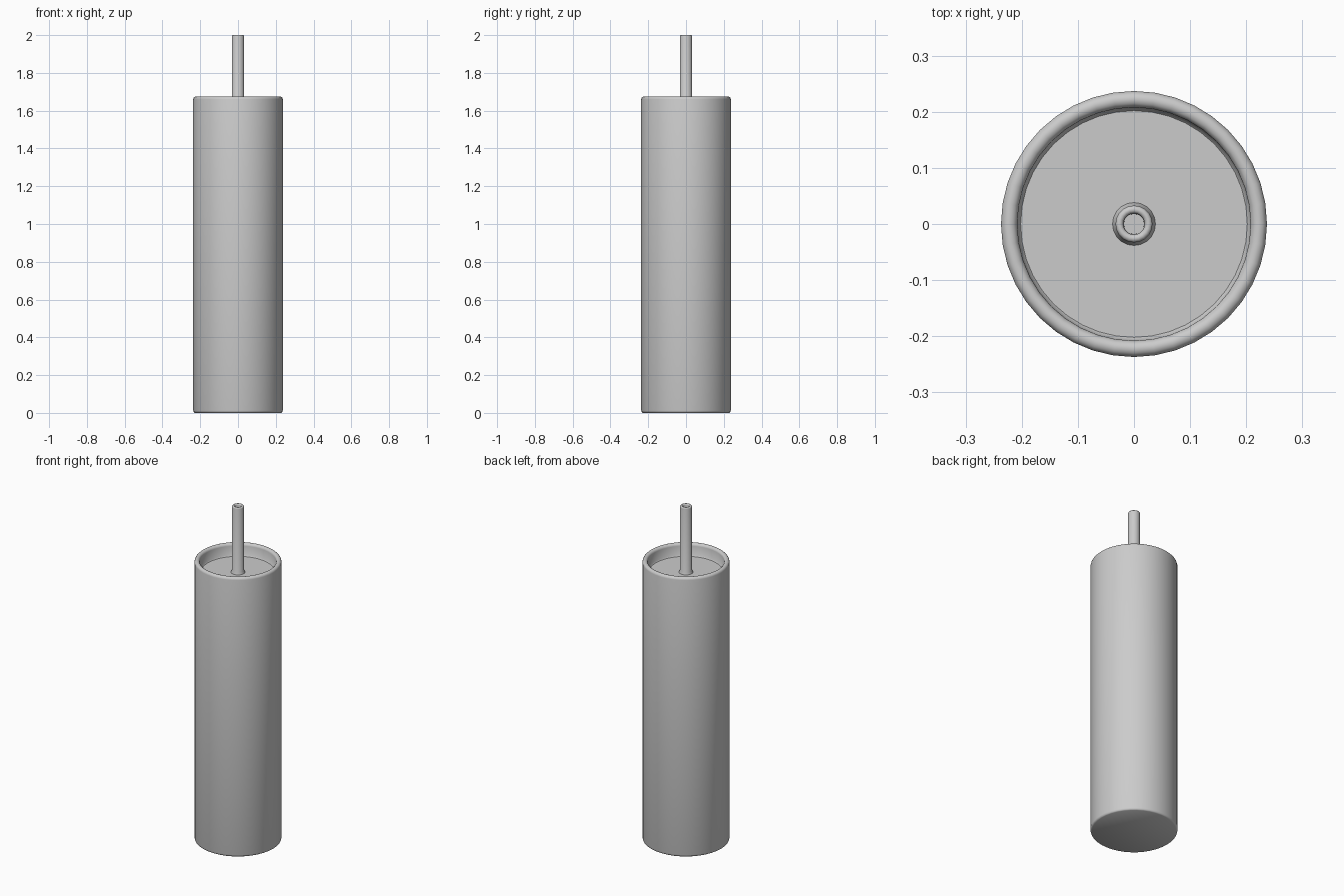
import bpy
import math

cube = bpy.data.objects.get("Cube")
if cube:
    bpy.data.objects.remove(cube)

grey = bpy.data.materials.new("light grey")
grey.use_nodes = True
colour = (0.6, 0.6, 0.6, 1)
grey.diffuse_color = colour
grey.node_tree.nodes["Principled BSDF"].inputs["Base Color"].default_value = colour


def rounded_lip(outer, inner, top, steps=6):
    """Half-round lip from the outer wall over to the inner wall."""
    mid, r = (outer + inner) / 2, (outer - inner) / 2
    return [(mid + r * math.cos(math.pi * i / steps),
             top - r + r * math.sin(math.pi * i / steps)) for i in range(steps + 1)]


def lathe(name, profile, sides):
    """Spin a (radius, height) profile around z, closing both ends with caps."""
    verts = [(r * math.cos(math.tau * s / sides), r * math.sin(math.tau * s / sides), z)
             for r, z in profile for s in range(sides)]
    faces = []
    for k in range(len(profile) - 1):
        a, b = k * sides, (k + 1) * sides
        for s in range(sides):
            t = (s + 1) % sides
            faces.append((a + s, a + t, b + t, b + s))
    faces.append(tuple(reversed(range(sides))))
    faces.append(tuple(range((len(profile) - 1) * sides, len(profile) * sides)))
    mesh = bpy.data.meshes.new(name)
    mesh.from_pydata(verts, [], faces)
    mesh.materials.append(grey)
    obj = bpy.data.objects.new(name, mesh)
    bpy.context.collection.objects.link(obj)
    bpy.ops.object.select_all(action='DESELECT')
    obj.select_set(True)
    bpy.context.view_layer.objects.active = obj
    bpy.ops.object.shade_smooth_by_angle(angle=math.radians(50))
    return obj


# Tall body with a small bottom bevel, rounded rim and recessed lid
floor = 1.60
lathe("body", [(0.229, 0), (0.235, 0.004), (0.237, 0.012)]
      + rounded_lip(0.237, 0.208, 1.675)
      + [(0.207, floor + 0.006), (0.202, floor)], 40)

# Hollow-ended stem with a flared foot on the lid
lathe("stem", [(0.040, floor - 0.01), (0.038, floor + 0.002), (0.033, floor + 0.012)]
      + rounded_lip(0.033, 0.019, 2.0)
      + [(0.018, 1.95)], 20)
